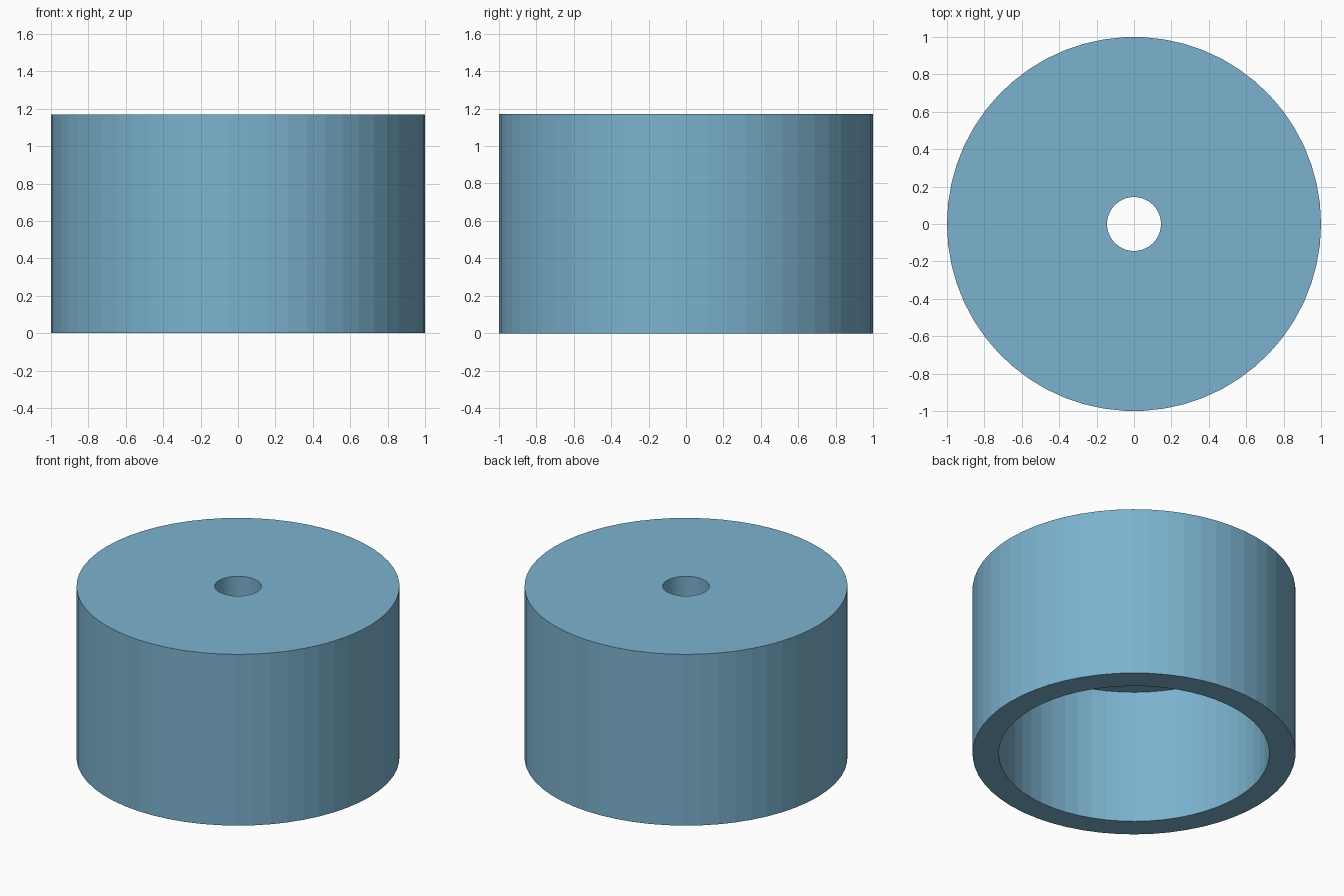
import bpy, bmesh, math

if "Cube" in bpy.data.objects:
    bpy.data.objects.remove(bpy.data.objects["Cube"])

SIDES = 58
OUTER_R, BORE_R, HOLE_R = 1.0, 0.838, 0.144
HEIGHT, CEILING = 1.17, 0.922

# Half cross-section (radius, height): skirt wall and top plate with centre hole
profile = [
    (OUTER_R, 0), (OUTER_R, HEIGHT), (HOLE_R, HEIGHT),
    (HOLE_R, CEILING), (BORE_R, CEILING), (BORE_R, 0),
]

# Revolve the closed cross-section around z
bm = bmesh.new()
rings = []
for i in range(SIDES):
    a = 2 * math.pi * i / SIDES
    rings.append([bm.verts.new((r * math.cos(a), r * math.sin(a), z))
                  for r, z in profile])
for i in range(SIDES):
    cur, nxt = rings[i], rings[(i + 1) % SIDES]
    for j in range(len(profile)):
        k = (j + 1) % len(profile)
        bm.faces.new((cur[j], nxt[j], nxt[k], cur[k]))
bmesh.ops.recalc_face_normals(bm, faces=bm.faces)

mesh = bpy.data.meshes.new("cap")
bm.to_mesh(mesh)
bm.free()
cap = bpy.data.objects.new("cap", mesh)
bpy.context.collection.objects.link(cap)

# Blue finish
blue = bpy.data.materials.new("blue")
blue.diffuse_color = (0.20, 0.45, 0.62, 1)
blue.use_nodes = True
blue.node_tree.nodes["Principled BSDF"].inputs["Base Color"].default_value = blue.diffuse_color
mesh.materials.append(blue)
